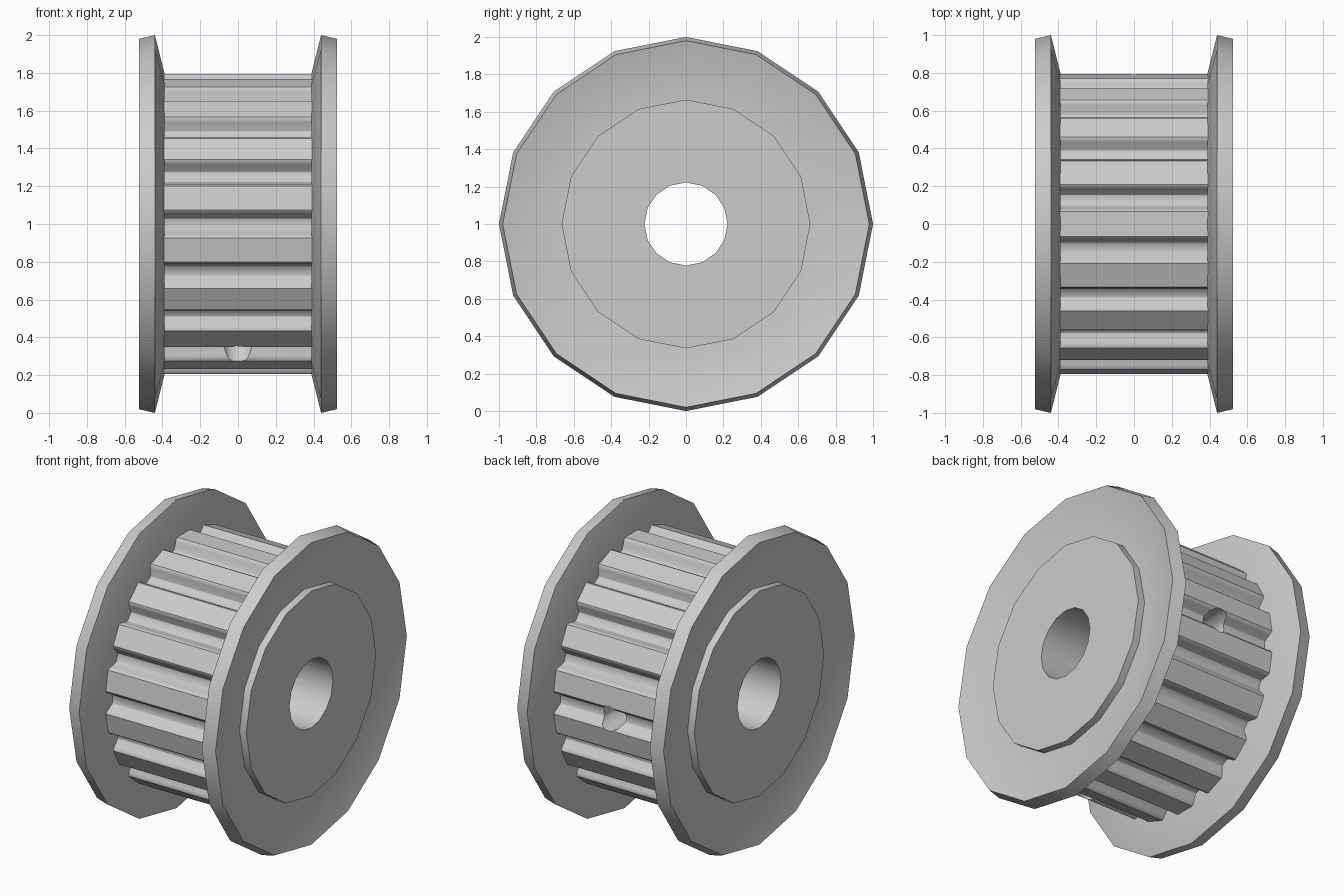
import bpy, bmesh, math
from mathutils import Matrix, Vector

if "Cube" in bpy.data.objects:
    bpy.data.objects.remove(bpy.data.objects["Cube"])

CENTRE = Vector((0, 0, 1))
TEETH = 18
metal = bpy.data.materials.new("grey metal")
metal.diffuse_color = (0.6, 0.6, 0.6, 1)
metal.use_nodes = True
metal.node_tree.nodes["Principled BSDF"].inputs["Base Color"].default_value = metal.diffuse_color


def finish(bm, name):
    bmesh.ops.recalc_face_normals(bm, faces=bm.faces)
    me = bpy.data.meshes.new(name)
    bm.to_mesh(me)
    bm.free()
    ob = bpy.data.objects.new(name, me)
    ob.data.materials.append(metal)
    ob.location = CENTRE
    bpy.context.collection.objects.link(ob)
    return ob


def ring(bm, x, pts):
    return [bm.verts.new((x, y, z)) for y, z in pts]


def bridge(bm, a, b):
    n = len(a)
    for i in range(n):
        bm.faces.new((a[i], a[(i + 1) % n], b[(i + 1) % n], b[i]))


def circle(r, n=16):
    return [(r * math.sin(math.tau * i / n), r * math.cos(math.tau * i / n)) for i in range(n)]


def prism(name, pts, x0, x1):
    """Extrude a y-z outline along x."""
    bm = bmesh.new()
    a, b = ring(bm, x0, pts), ring(bm, x1, pts)
    bridge(bm, a, b)
    bm.faces.new(a)
    bm.faces.new(b)
    return finish(bm, name)


def boolean(ob, tool, op):
    m = ob.modifiers.new(op, 'BOOLEAN')
    m.object, m.operation, m.solver = tool, op, 'EXACT'
    bpy.context.view_layer.objects.active = ob
    bpy.ops.object.modifier_apply(modifier=m.name)
    bpy.data.objects.remove(tool)


def smooth(ob):
    bpy.ops.object.select_all(action='DESELECT')
    ob.select_set(True)
    bpy.context.view_layer.objects.active = ob
    bpy.ops.object.shade_smooth_by_angle(angle=math.radians(30))


# Toothed barrel: one rounded belt groove (radius, half angle), mirrored and repeated
half = [(0.727, 1.5), (0.731, 2.2), (0.742, 2.8), (0.775, 4.0), (0.789, 4.5), (0.797, 5.3)]
groove = [(r, -a) for r, a in reversed(half)] + half
outline = []
for k in range(TEETH):
    for r, a in groove:
        t = math.radians(a + 360 / TEETH * k)
        outline.append((-r * math.cos(t), r * math.sin(t)))
body = prism("toothed_body", outline, -0.42, 0.42)

# Raised hub through both ends, then the shaft bore
boolean(body, prism("hub", circle(0.665), -0.525, 0.525), 'UNION')
boolean(body, prism("bore_cutter", circle(0.222), -0.7, 0.7), 'DIFFERENCE')

# Two set-screw holes, 120 degrees apart, from groove floor to bore
for deg in (180, 300):
    t = math.radians(deg)
    cutter = prism("screw_cutter", circle(0.08), 0.1, 0.95)
    direction = Vector((0, -math.cos(t), math.sin(t)))
    q = Vector((1, 0, 0)).rotation_difference(direction)
    cutter.data.transform(q.to_matrix().to_4x4())
    boolean(body, cutter, 'DIFFERENCE')
smooth(body)

# Dished belt flanges: closed (x, radius) section revolved in 16 sides
section = [(0.39, 0.6), (0.39, 0.80), (0.44, 1.0), (0.525, 0.98), (0.477, 0.785), (0.477, 0.6)]
for side, name in ((-1, "left_flange"), (1, "right_flange")):
    bm = bmesh.new()
    rings = [ring(bm, side * x, circle(r)) for x, r in section]
    for i in range(len(rings)):
        bridge(bm, rings[i], rings[(i + 1) % len(rings)])
    smooth(finish(bm, name))
